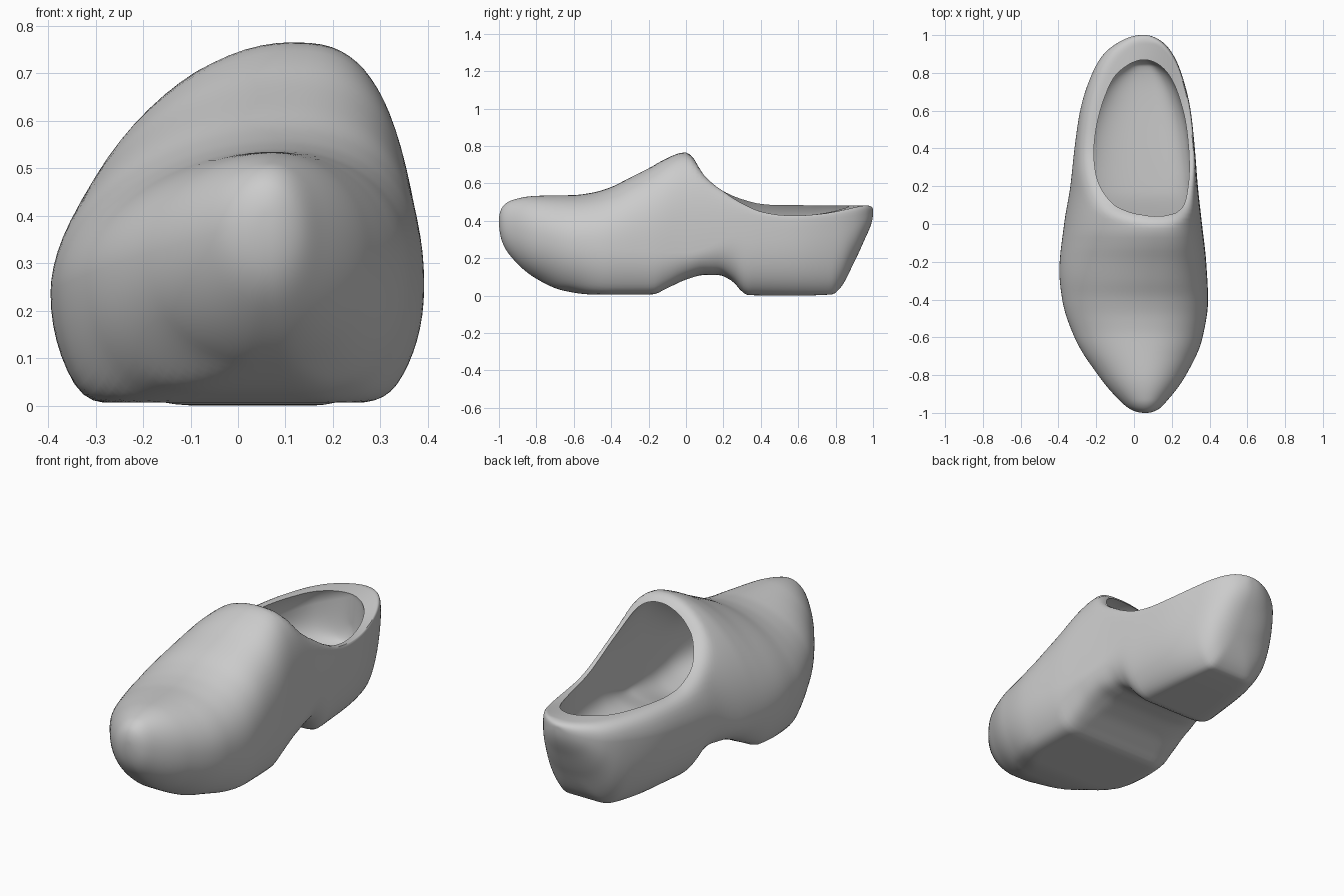
import bpy, bmesh, math

if "Cube" in bpy.data.objects:
    bpy.data.objects.remove(bpy.data.objects["Cube"])

# Outline curves along the shoe, as (y, value)
RIGHT = [(-1, .065), (-.98, .13), (-.93, .18), (-.8, .275), (-.6, .363), (-.4, .392), (-.2, .382), (0, .36),
         (.2, .338), (.4, .322), (.6, .3), (.8, .25), (.9, .205), (.96, .155), (.99, .105), (1, .06)]
LEFT = [(-1, .055), (-.98, -.02), (-.93, -.08), (-.8, -.19), (-.6, -.315), (-.4, -.38), (-.25, -.395), (0, -.37),
        (.2, -.337), (.4, -.315), (.6, -.285), (.8, -.22), (.9, -.16), (.96, -.085), (.99, -.02), (1, .04)]
DOME = [(-1, .405), (-.98, .475), (-.93, .51), (-.8, .533), (-.6, .537), (-.5, .55), (-.4, .58), (-.3, .63),
        (-.2, .68), (-.1, .735), (-.03, .762), (.03, .768), (.2, .74), (.4, .7), (.6, .66), (.8, .62),
        (.9, .58), (.96, .54), (1, .465)]
BOTTOM = [(-1, .395), (-.98, .28), (-.92, .19), (-.8, .09), (-.65, .025), (-.5, .006), (-.18, .006), (-.1, .04),
          (0, .085), (.1, .11), (.17, .11), (.25, .075), (.3, .02), (.33, .002), (.6, 0), (.78, .006),
          (.82, .035), (.9, .18), (.96, .31), (1, .445)]
RIM = [(-1, 1), (-.06, 1), (0, .81), (.04, .74), (.1, .64), (.2, .558), (.3, .515), (.4, .49), (.5, .483), (1, .482)]
WIDEST = [(-1, .4), (-.8, .32), (-.4, .25), (0, .23), (.3, .33), (.6, .36), (.9, .4), (1, .455)]
RIDGE = [(-1, .06), (-.4, .08), (0, .11), (.3, .09), (1, .05)]
FLOOR = [(-1, .38), (-.92, .25), (-.7, .13), (-.3, .1), (0, .16), (.2, .19), (.8, .2), (.96, .22), (1, .32)]
# How far the side curve would run below the sole before the sole trims it
SOLE_DEPTH = [(-1, 1), (-.8, 1.02), (-.6, 1.3), (-.4, 1.8), (-.1, 1.7), (.1, 1.4), (.3, 1.15), (.75, 1.1), (.9, 1), (1, 1)]


def curve(pts, at):
    """Monotone smooth interpolation over the angle acos(-y), so the ends come out round."""
    p = [(math.acos(-y), v) for y, v in pts]
    y = math.acos(max(-1, min(1, -at)))
    n = len(p)
    d = [(p[i + 1][1] - p[i][1]) / (p[i + 1][0] - p[i][0]) for i in range(n - 1)]

    def slope(i):
        if i == 0 or i == n - 1:
            return d[0 if i == 0 else -1]
        a, b = d[i - 1], d[i]
        return 0 if a * b <= 0 else 2 * a * b / (a + b)
    i = max(k for k in range(n - 1) if p[k][0] <= y + 1e-9)
    h = p[i + 1][0] - p[i][0]
    t = min(1, max(0, (y - p[i][0]) / h))
    return ((2*t**3 - 3*t**2 + 1) * p[i][1] + (t**3 - 2*t**2 + t) * h * slope(i)
            + (3*t**2 - 2*t**3) * p[i + 1][1] + (t**3 - t**2) * h * slope(i + 1))


def soft_min(a, b, k=.06):
    h = max(k - abs(a - b), 0) / k
    return min(a, b) - h * h * k / 4


def section(y, inner, count=80):
    """One cross-section: four superellipse quadrants, outer one trimmed at rim and sole."""
    xc, xr, xl = curve(RIDGE, y), curve(RIGHT, y), curve(LEFT, y)
    zm, top = curve(WIDEST, y), curve(DOME, y)
    low = curve(FLOOR if inner else BOTTOM, y)
    if inner:
        xr, xl = xc + (xr - xc) * .9, xc + (xl - xc) * .89
        top -= .035 if y < .8 else .035 * (1 - y) / .2
        zm = min(max(zm, low + .01), top - .01)
        depth = 1
    else:
        depth = curve(SOLE_DEPTH, y)
    front = min(1, max(0, (y + .7) / .6))
    heel = min(1, max(0, y / .35)) * min(1, (1 - y) / .15)
    ring = []
    for k in range(count):
        a = 2 * math.pi * k / count
        c, s = math.cos(a), math.sin(a)
        if s < 0:
            n = 2.8 if inner else 2.1 + .5 * heel
        else:
            n = 2.1 + .65 * front if c > 0 else 1.9 - .1 * front
        u, v = abs(c) ** (2 / n), abs(s) ** (2 / n)
        x = xc + u * ((xr - xc) if c > 0 else (xl - xc))
        # the right edge of the sole is tucked in a little more than the left
        drop = 1 + (depth - 1) * (1 - .5 * min(1, max(0, c * 2)))
        z = zm + v * ((top - zm) if s > 0 else (low - zm) * drop)
        if not inner:
            dip = math.sin(math.pi * min(1, max(0, (y - .2) / .76)))
            side = min(1, max(0, (x + .05) / .3))
            z = soft_min(z, curve(RIM, y) - .055 * dip * side * side * (3 - 2 * side))
            if depth > 1:
                z = -soft_min(-z, -low, .05 * min(1, (depth - 1) * 4))
            z = max(z, 0)
        ring.append((x, y * (.87 if inner else 1), z))
    return ring


def loft(name, inner, stations=130):
    bm = bmesh.new()
    rings = [[bm.verts.new(p) for p in section(-math.cos(math.pi * i / stations), inner)]
             for i in range(stations + 1)]
    for a, b in zip(rings, rings[1:]):
        for k in range(len(a)):
            j = (k + 1) % len(a)
            bm.faces.new((a[k], a[j], b[j], b[k]))
    bm.faces.new(rings[0])
    bm.faces.new(rings[-1])
    bmesh.ops.recalc_face_normals(bm, faces=bm.faces)
    mesh = bpy.data.meshes.new(name)
    bm.to_mesh(mesh)
    bm.free()
    ob = bpy.data.objects.new(name, mesh)
    bpy.context.collection.objects.link(ob)
    return ob


# Solid clog body, hollowed by the foot cavity
clog = loft("wooden_clog", False)
cavity = loft("foot_cavity_cutter", True)
cavity.hide_render = True
cut = clog.modifiers.new("hollow", 'BOOLEAN')
cut.operation = 'DIFFERENCE'
cut.solver = 'EXACT'
cut.object = cavity
bpy.context.view_layer.objects.active = clog
clog.select_set(True)
bpy.ops.object.modifier_apply(modifier=cut.name)
bpy.data.objects.remove(cavity)
bpy.ops.object.shade_smooth_by_angle(angle=math.radians(40))
